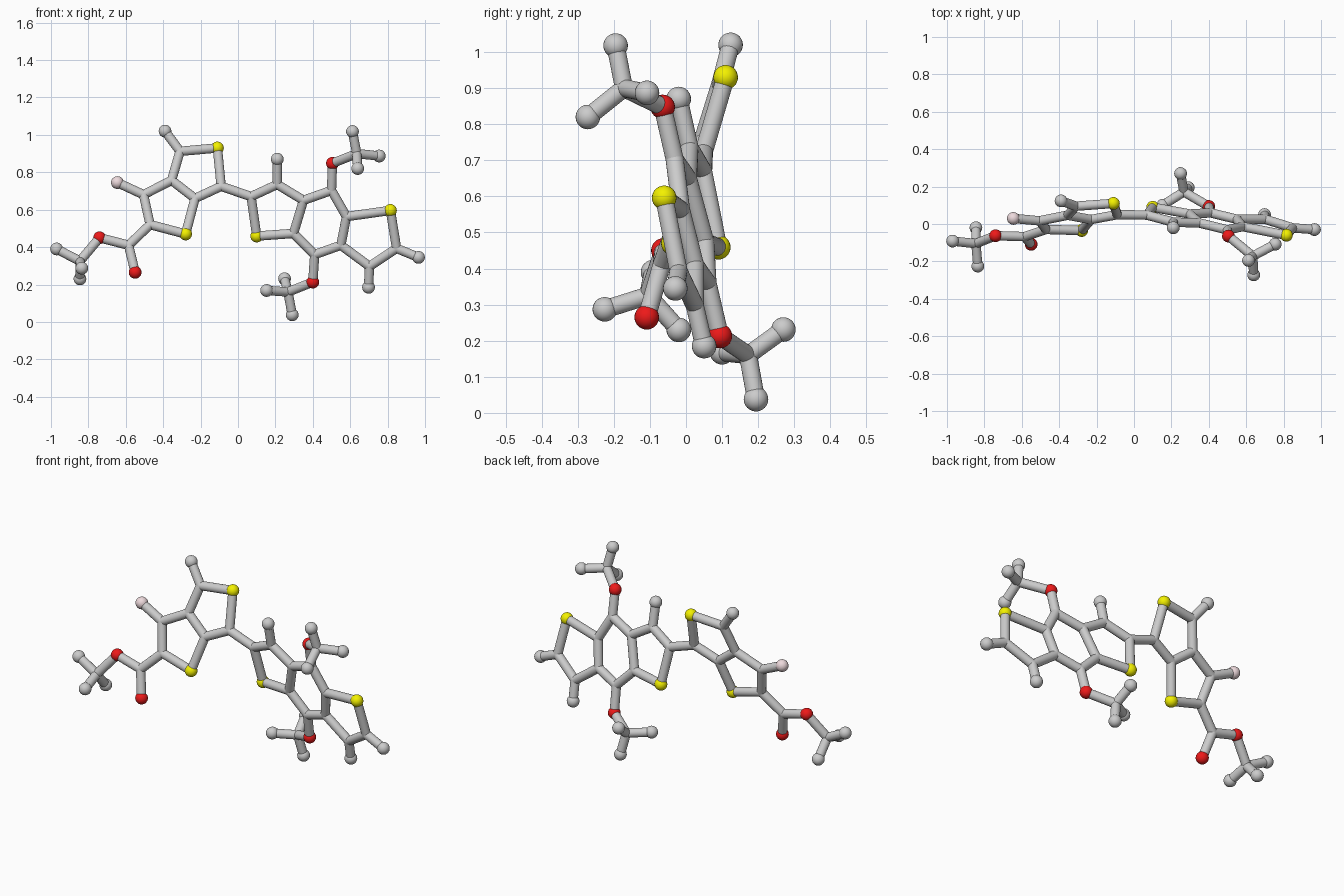
import bpy
from mathutils import Vector

if "Cube" in bpy.data.objects:
    bpy.data.objects.remove(bpy.data.objects["Cube"])

STICK_R, BALL_R = 0.025, 0.034


def material(name, color):
    m = bpy.data.materials.new(name)
    m.diffuse_color = (*color, 1)
    m.use_nodes = True
    m.node_tree.nodes["Principled BSDF"].inputs["Base Color"].default_value = m.diffuse_color
    return m


yellow = material("yellow", (0.9, 0.88, 0.0))
red = material("red", (0.85, 0.01, 0.01))
pink = material("pale_pink", (0.85, 0.7, 0.72))


# The two flat ring systems each lie in a tilted plane, giving depth from x and z
def left(x, z):
    return Vector((x, 0.047 * x + 0.298 * z - 0.162, z))


def right(x, z):
    return Vector((x, -0.167 * x - 0.222 * z + 0.208, z))


pos = {
    # left double ring with ester tail
    "tipA": left(-.39, 1.02), "a1": left(-.31, .912), "sulfurA": left(-.11, .93),
    "a2": left(-.09, .725), "a3": left(-.23, .66), "a4": left(-.355, .757),
    "a5": left(-.505, .68), "a6": left(-.47, .52), "sulfurB": left(-.28, .47),
    "fluorine": left(-.645, .745), "e1": left(-.585, .41),
    "oxygenA": left(-.55, .265), "oxygenB": left(-.74, .45),
    "m1": left(-.845, .325), "tipB": left(-.97, .39),
    "tipC": Vector((-.835, -.225, .287)), "tipD": Vector((-.845, -.02, .23)),
    # right triple ring
    "b1": right(.07, .67), "b2": right(.21, .735), "tipE": right(.21, .87),
    "b3": right(.35, .65), "b4": right(.50, .703), "b5": right(.58, .563),
    "b6": right(.55, .41), "b7": right(.41, .36), "b8": right(.297, .473),
    "sulfurC": right(.10, .459), "sulfurD": right(.815, .596),
    "b9": right(.848, .393), "tipF": right(.965, .345),
    "b10": right(.703, .297), "tipG": right(.698, .185),
    # upper and lower side groups
    "oxygenC": right(.505, .848), "m2": Vector((.635, -.172, .90)),
    "tipH": Vector((.612, -.195, 1.018)), "tipI": Vector((.755, -.108, .887)),
    "tipJ": Vector((.64, -.272, .82)),
    "oxygenD": right(.40, .213), "m3": Vector((.267, .172, .16)),
    "tipK": Vector((.29, .194, .038)), "tipL": Vector((.249, .27, .231)),
    "tipM": Vector((.153, .10, .168)),
}

# Each chain joins its atoms one after another
chains = """
tipA a1 sulfurA a2 a3 a4 a1
a4 a5 a6 sulfurB a3
a5 fluorine
a6 e1 oxygenA
e1 oxygenB m1 tipB
tipC m1 tipD
a2 b1 b2 b3 b4 b5 b6 b7 b8 sulfurC b1
b2 tipE
b3 b8
b5 sulfurD b9 b10 b6
b9 tipF
b10 tipG
b4 oxygenC m2 tipH
tipI m2 tipJ
b7 oxygenD m3 tipK
tipL m3 tipM
"""


def ball(name, p, r, mat=None):
    bpy.ops.mesh.primitive_uv_sphere_add(segments=24, ring_count=16, radius=r, location=p)
    o = bpy.context.object
    o.name = name
    bpy.ops.object.shade_smooth()
    if mat:
        o.data.materials.append(mat)


def stick(name, p, q):
    d = q - p
    bpy.ops.mesh.primitive_cylinder_add(vertices=24, radius=STICK_R, depth=d.length,
                                        location=(p + q) / 2)
    o = bpy.context.object
    o.name = name
    o.rotation_euler = d.to_track_quat('Z', 'Y').to_euler()
    bpy.ops.object.shade_smooth_by_angle()


# Bonds
for line in chains.strip().splitlines():
    atoms = line.split()
    for a, b in zip(atoms, atoms[1:]):
        stick("bond_" + a + "_" + b, pos[a], pos[b])

# Atoms: coloured balls, grey end balls, and stick-width joints at carbons
kinds = {"sulfur": yellow, "oxygen": red, "fluorine": pink, "tip": None}
for name, p in pos.items():
    kind = next((k for k in kinds if name.startswith(k)), None)
    if kind:
        ball("atom_" + name, p, BALL_R, kinds[kind])
    else:
        ball("joint_" + name, p, STICK_R)
